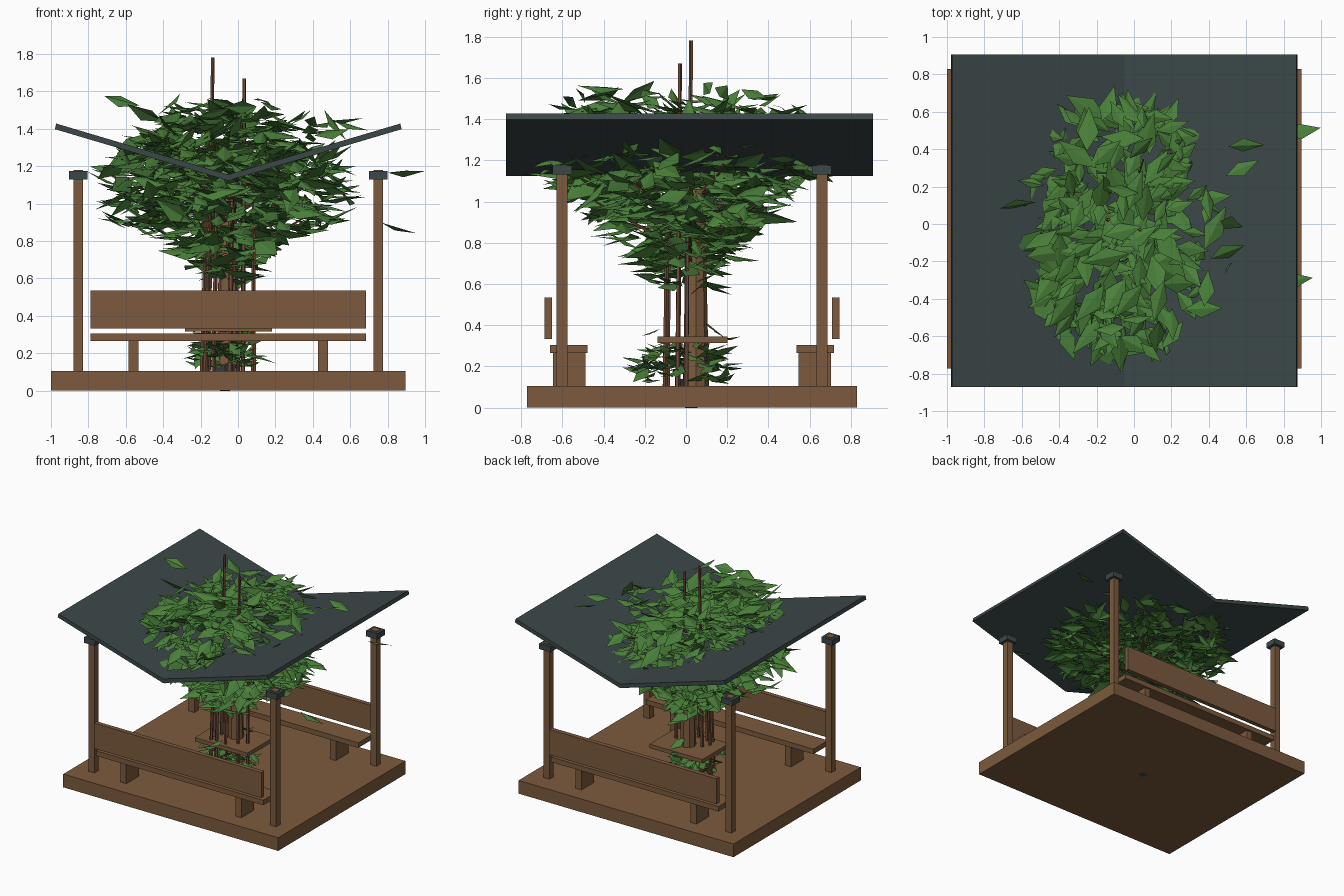
import bpy, bmesh, math, random
from mathutils import Vector, Quaternion

if "Cube" in bpy.data.objects:
    bpy.data.objects.remove(bpy.data.objects["Cube"])

random.seed(5)
CX, CY = -0.052, 0.029   # centre of the deck


def material(name, rgb):
    m = bpy.data.materials.new(name)
    m.diffuse_color = (*rgb, 1)
    m.use_nodes = True
    m.node_tree.nodes["Principled BSDF"].inputs["Base Color"].default_value = m.diffuse_color
    return m


WOOD = material("wood brown", (0.202, 0.102, 0.047))
SLATE = material("slate grey", (0.045, 0.064, 0.066))
STEM = material("stem brown", (0.165, 0.070, 0.038))
LEAF = material("leaf green", (0.068, 0.215, 0.042))


def finish(name, bm, mat, recalc=True):
    if recalc:
        bmesh.ops.recalc_face_normals(bm, faces=bm.faces)
    me = bpy.data.meshes.new(name)
    bm.to_mesh(me)
    bm.free()
    me.materials.append(mat)
    ob = bpy.data.objects.new(name, me)
    bpy.context.collection.objects.link(ob)
    return ob


def box(name, x0, x1, y0, y1, z0, z1, mat=WOOD):
    bm = bmesh.new()
    bmesh.ops.create_cube(bm, size=1)
    for v in bm.verts:
        v.co = (x0 + (v.co.x + .5) * (x1 - x0), y0 + (v.co.y + .5) * (y1 - y0),
                z0 + (v.co.z + .5) * (z1 - z0))
    return finish(name, bm, mat)


def centred_box(name, x, y, w, d, z0, z1, mat=WOOD):
    return box(name, x - w / 2, x + w / 2, y - d / 2, y + d / 2, z0, z1, mat)


def rod(name, a, b, r0, r1, mat=STEM, sides=6):
    a, b = Vector(a), Vector(b)
    bm = bmesh.new()
    bmesh.ops.create_cone(bm, cap_ends=True, segments=sides, radius1=r0,
                          radius2=r1, depth=(b - a).length)
    q = (b - a).to_track_quat('Z', 'Y')
    for v in bm.verts:
        v.co = q @ v.co + (a + b) / 2
    return finish(name, bm, mat)


# Deck
box("deck", -1.0, 0.895, -0.772, 0.83, 0, 0.105)

# Corner posts with caps
for sx in (-1, 1):
    for sy in (-1, 1):
        x, y = CX + sx * 0.802, CY + sy * 0.63
        centred_box("post", x, y, 0.053, 0.053, 0.1, 1.18)
        centred_box("post_cap", x, y, 0.098, 0.095, 1.13, 1.175, SLATE)

# Two benches facing each other
for s in (-1, 1):
    centred_box("bench_seat", CX, CY + s * 0.598, 1.475, 0.183, 0.265, 0.305)
    centred_box("bench_back", CX, CY + s * 0.697, 1.475, 0.036, 0.333, 0.535)
    for sx in (-1, 1):
        centred_box("bench_leg", CX + sx * 0.507, CY + s * 0.596, 0.052, 0.158, 0.1, 0.266)

# Butterfly roof, extruded from its folded profile
profile = [(-0.92, 1.428), (0, 1.155), (0.92, 1.428),
           (0.927, 1.398), (0, 1.123), (-0.927, 1.398)]
bm = bmesh.new()
front = [bm.verts.new((CX + x, -0.872, z)) for x, z in profile]
back = [bm.verts.new((CX + x, 0.906, z)) for x, z in profile]
for ring in (front, back):
    bm.faces.new([ring[i] for i in (0, 1, 4, 5)])
    bm.faces.new([ring[i] for i in (1, 2, 3, 4)])
for i in range(6):
    j = (i + 1) % 6
    bm.faces.new((front[i], front[j], back[j], back[i]))
finish("roof", bm, SLATE)

# Middle table, trunk and drain
centred_box("table", CX, CY + 0.003, 0.465, 0.34, 0.315, 0.346)
rod("trunk", (CX, 0.048, 0.05), (CX, 0.048, 1.06), 0.064, 0.044, WOOD, 8)
rod("drain", (-0.07, 0.025, -0.001), (-0.07, 0.025, 0.14), 0.03, 0.07, SLATE, 6)

# Upright stems: x, y, height
for x, y, h in ((-0.165, -0.03, 1.15), (-0.135, 0.025, 1.78), (-0.11, -0.08, 1.2),
                (-0.03, -0.09, 1.1), (0.033, -0.03, 1.67), (0.085, 0.01, 1.15),
                (-0.15, -0.09, 0.95)):
    rod("stem", (x * 1.1 - 0.01, y - 0.01, 0.1), (x, y, h), 0.013, 0.010, STEM, 5)

# Spreading branches
for i in range(12):
    a = i * 2.4
    z = 0.70 + 0.03 * i
    reach = random.uniform(0.32, 0.5)
    rod("branch", (CX + 0.03 * math.cos(a), 0.02 + 0.03 * math.sin(a), z),
        (CX + reach * math.cos(a), 0.02 + reach * math.sin(a), z + 0.24), 0.011, 0.005, STEM, 5)


# Foliage made of creased diamond leaves
def add_leaf(bm, p, azimuth, length):
    pitch = random.gauss(-0.03, 0.3)
    d = Vector((math.cos(azimuth) * math.cos(pitch),
                math.sin(azimuth) * math.cos(pitch), math.sin(pitch)))
    side = d.cross(Vector((0, 0, 1))).normalized()
    side = Quaternion(d, random.gauss(0, 0.38)) @ side
    up = side.cross(d)
    w = length * random.uniform(0.19, 0.25)
    mid = p - d * length * 0.06 - up * length * 0.06
    base, tip = (bm.verts.new(p + d * length * k) for k in (-0.5, 0.5))
    left, right = (bm.verts.new(mid + side * k) for k in (-w, w))
    bm.faces.new((base, tip, left))
    bm.faces.new((base, right, tip))


def spread(z, levels):
    for (z0, x0, y0), (z1, x1, y1) in zip(levels, levels[1:]):
        if z <= z1:
            t = (z - z0) / (z1 - z0)
            return x0 + t * (x1 - x0), y0 + t * (y1 - y0)
    return levels[-1][1:]


def foliage(name, count, levels, peak, size, extra=()):
    bm = bmesh.new()
    for _ in range(count):
        z = random.triangular(levels[0][0], levels[-1][0], peak)
        rx, ry = spread(z, levels)
        a = random.uniform(0, math.tau)
        r = random.random() ** 0.58
        p = Vector((-0.07 + rx * r * math.cos(a), -0.02 + ry * r * math.sin(a), z))
        add_leaf(bm, p, a + random.gauss(0, 0.8), random.uniform(*size))
    for p in extra:
        add_leaf(bm, Vector(p), random.uniform(-0.5, 0.5), 0.2)
    finish(name, bm, LEAF, recalc=False)


foliage("canopy", 1080,
        [(0.56, 0.12, 0.18), (0.70, 0.20, 0.24), (0.83, 0.34, 0.32),
         (0.90, 0.64, 0.42), (1.05, 0.70, 0.58), (1.18, 0.64, 0.70),
         (1.33, 0.57, 0.70), (1.46, 0.48, 0.60), (1.57, 0.32, 0.48)],
        1.2, (0.14, 0.27),
        [(0.90, 0.5, 1.17), (0.86, -0.3, 0.87), (0.58, 0.3, 1.45), (-0.62, 0.1, 1.55),
         (0.5, -0.15, 1.38), (0.52, 0.0, 1.42), (0.6, 0.42, 1.42)])
foliage("low_foliage", 110, [(0.13, 0.20, 0.27), (0.40, 0.19, 0.24)], 0.2, (0.09, 0.17))
